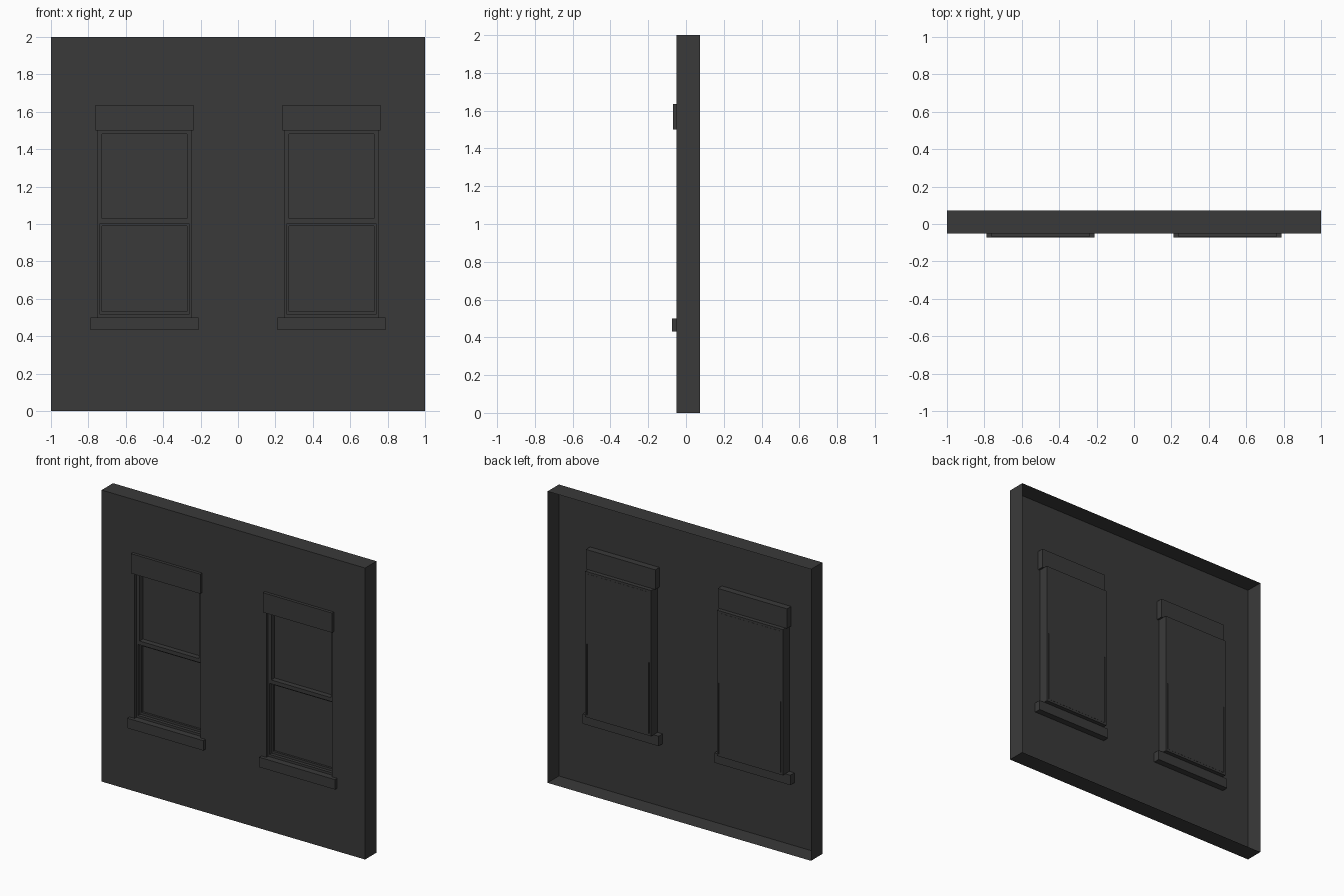
import bpy, bmesh

if "Cube" in bpy.data.objects:
    bpy.data.objects.remove(bpy.data.objects["Cube"])

WALL_FRONT, WALL_BACK = -0.05, 0.073
WIN_BACK = 0.022
WIN_W, WIN_Z0, WIN_Z1 = 0.25, 0.5, 1.5   # half width, bottom, top of opening
WINDOWS = {"left": -0.5, "right": 0.5}

paint = bpy.data.materials.new("dark_paint")
paint.diffuse_color = (0.042, 0.042, 0.042, 1)
paint.use_nodes = True
paint.node_tree.nodes["Principled BSDF"].inputs["Base Color"].default_value = paint.diffuse_color


def finish(name, bm):
    bmesh.ops.remove_doubles(bm, verts=bm.verts, dist=1e-5)
    me = bpy.data.meshes.new(name)
    bm.to_mesh(me)
    bm.free()
    me.materials.append(paint)
    ob = bpy.data.objects.new(name, me)
    bpy.context.collection.objects.link(ob)
    return ob


def quad(bm, *pts):
    bm.faces.new([bm.verts.new(p) for p in pts])


def add_box(bm, x0, x1, y0, y1, z0, z1):
    vs = bmesh.ops.create_cube(bm, size=1)["verts"]
    for v in vs:
        v.co = (x1 if v.co.x > 0 else x0, y1 if v.co.y > 0 else y0,
                z1 if v.co.z > 0 else z0)


def box(name, *dims):
    bm = bmesh.new()
    add_box(bm, *dims)
    return finish(name, bm)


def tube(bm, x0, x1, y0, y1, z0, z1):
    """Four-sided open sleeve running along y."""
    c = [(x0, z0), (x1, z0), (x1, z1), (x0, z1)]
    for (ax, az), (bx, bz) in zip(c, c[1:] + c[:1]):
        quad(bm, (ax, y0, az), (bx, y0, bz), (bx, y1, bz), (ax, y1, az))


def ring(name, outer, inner, y0, y1):
    """Rectangular frame; outer and inner are (x0, x1, z0, z1)."""
    a, b, c, d = outer
    e, f, g, h = inner
    bm = bmesh.new()
    tube(bm, a, b, y0, y1, c, d)
    tube(bm, f, e, y0, y1, g, h)
    o = [(a, c), (b, c), (b, d), (a, d)]
    i = [(e, g), (f, g), (f, h), (e, h)]
    for k in range(4):
        n = (k + 1) % 4
        p = [o[k], o[n], i[n], i[k]]
        quad(bm, *[(x, y0, z) for x, z in p])
        quad(bm, *[(x, y1, z) for x, z in reversed(p)])
    return finish(name, bm)


# wall: front sheet with two openings and a rim, open at the back
bm = bmesh.new()
xs = [-1, -0.75, -0.25, 0.25, 0.75, 1]
zs = [0, WIN_Z0, WIN_Z1, 2]
for i in range(5):
    for j in range(3):
        if j == 1 and i in (1, 3):
            continue
        quad(bm, *[(x, WALL_FRONT, z) for x, z in (
            (xs[i], zs[j]), (xs[i + 1], zs[j]),
            (xs[i + 1], zs[j + 1]), (xs[i], zs[j + 1]))])
tube(bm, 1, -1, WALL_BACK, WALL_FRONT, 2, 0)
bmesh.ops.remove_doubles(bm, verts=bm.verts, dist=1e-5)
bmesh.ops.recalc_face_normals(bm, faces=bm.faces)
bm.faces.ensure_lookup_table()
if bm.faces[0].normal.y > 0:
    bmesh.ops.reverse_faces(bm, faces=bm.faces)
finish("wall", bm)

for side, cx in WINDOWS.items():
    l, r = cx - WIN_W, cx + WIN_W

    # lintel and sill run through the wall
    box(side + "_lintel", cx - 0.263, cx + 0.263, -0.07, -0.006, WIN_Z1, 1.635)
    box(side + "_sill", cx - 0.288, cx + 0.288, -0.073, -0.006, 0.432, WIN_Z0)

    # reveal lining the opening
    bm = bmesh.new()
    tube(bm, l, r, WALL_FRONT, -0.03, WIN_Z0, WIN_Z1)
    finish(side + "_reveal", bm)

    # upper sash in front, lower frame and recessed lower sash
    ring(side + "_upper_sash", (l, r, 1.004, WIN_Z1),
         (l + 0.024, r - 0.024, 1.03, 1.482), -0.03, WIN_BACK)
    ring(side + "_lower_frame", (l, r, WIN_Z0, 1.004),
         (l + 0.012, r - 0.012, 0.516, 1.0035), -0.03, WIN_BACK)
    ring(side + "_lower_sash", (l + 0.012, r - 0.012, 0.516, 1.004),
         (l + 0.024, r - 0.024, 0.532, 0.988), -0.008, 0.012)

    # one pane behind both sashes, closing the back
    box(side + "_pane", l + 0.018, r - 0.018, 0.006, WIN_BACK + 0.001,
        0.515, 1.485)
